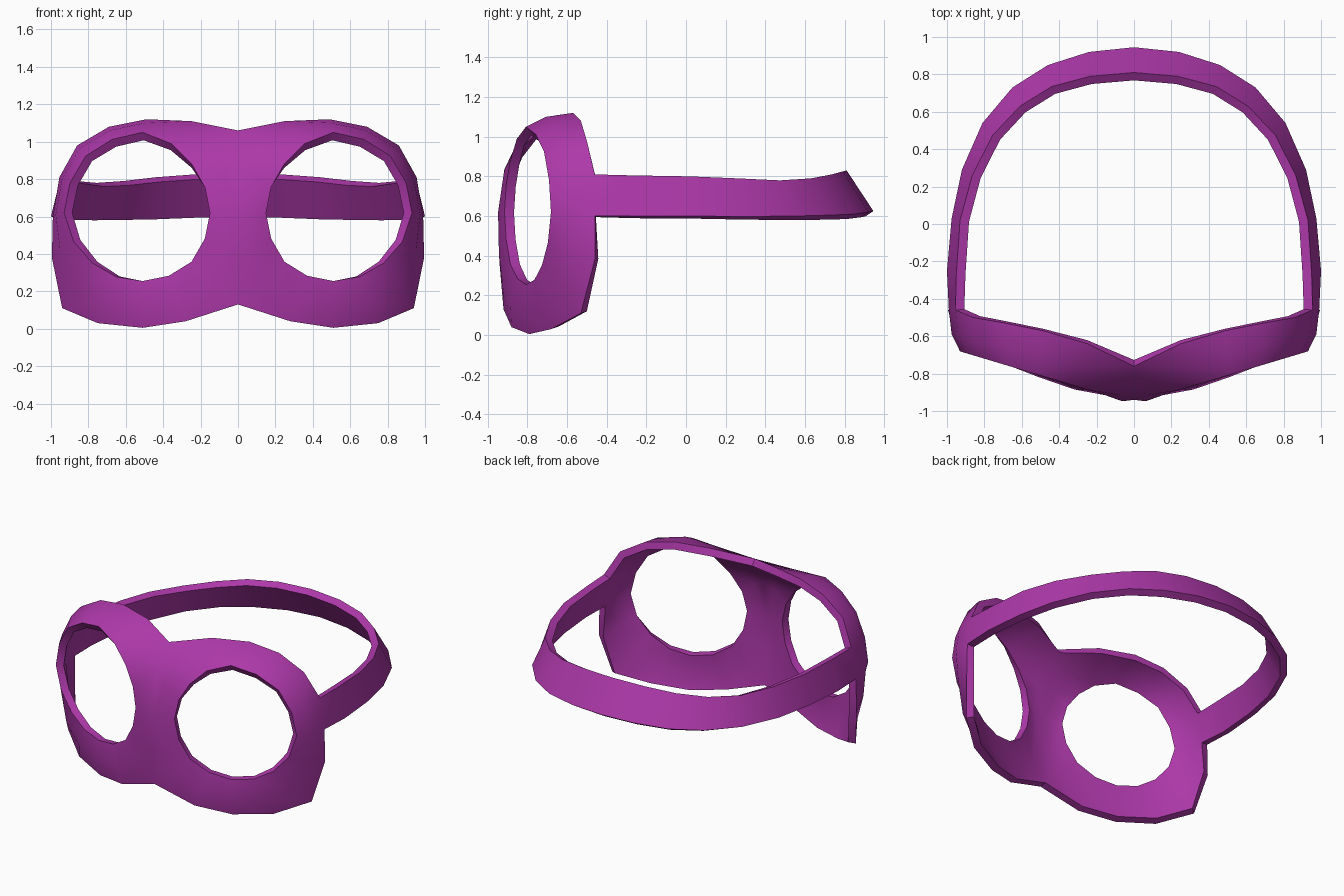
import bpy, bmesh, math
from mathutils import Vector

if "Cube" in bpy.data.objects:
    bpy.data.objects.remove(bpy.data.objects["Cube"])

# Right half of the mask's back edge, counter-clockwise from the strap joint
outer = [Vector(p) for p in [
    (.99, -.46, .60), (.955, -.46, .81), (.86, -.50, .98), (.69, -.53, 1.08),
    (.49, -.57, 1.12), (.25, -.64, 1.11), (0, -.76, 1.06), (0, -.885, .90),
    (0, -.94, .62), (0, -.94, .36), (0, -.92, .13), (.28, -.88, .04),
    (.51, -.79, .005), (.75, -.68, .03), (.94, -.53, .11), (.995, -.46, .38)]]

# Eye opening: 16 sides on a plane that turns outward
radii = [.42, .42, .43, .425, .43, .40, .37, .36, .36, .36, .37, .365, .365, .37, .38, .40]
hole, middle = [], []
for k, r in enumerate(radii):
    a = math.tau * k / 16
    x = .51 + r * math.cos(a)
    hole.append(Vector((x, -.915 + .30 * (x - .15), .62 + r * math.sin(a))))
    bulge = Vector((.015 * math.cos(a), -.02, .015 * math.sin(a)))
    middle.append((hole[k] + outer[k]) / 2 + bulge)

# Strap: lower and upper edge of the slanted band, from the mask to the back centre
strap_low = [(1.0, -.25, .60), (.975, .03, .60), (.92, .29, .598), (.81, .54, .60),
             (.65, .73, .605), (.46, .85, .61), (.24, .92, .62), (0, .945, .625)]
strap_top = [(.95, -.27, .805), (.93, .02, .80), (.865, .26, .79), (.755, .475, .78),
             (.61, .63, .79), (.44, .735, .81), (.235, .79, .825), (0, .81, .83)]

# Half shell: two bands round the eye, then the strap off the side edge
bm = bmesh.new()
rings = [[bm.verts.new(p) for p in ring] for ring in (hole, middle, outer)]
for a, b in zip(rings, rings[1:]):
    for k in range(16):
        n = (k + 1) % 16
        bm.faces.new((a[k], b[k], b[n], a[n]))
low, top = rings[2][0], rings[2][1]
for p, q in zip(strap_low, strap_top):
    low2, top2 = bm.verts.new(p), bm.verts.new(q)
    bm.faces.new((low, low2, top2, top))
    low, top = low2, top2

mesh = bpy.data.meshes.new("goggle_frame_and_strap")
bm.to_mesh(mesh)
bm.free()
obj = bpy.data.objects.new("goggle_frame_and_strap", mesh)
bpy.context.collection.objects.link(obj)
bpy.context.view_layer.objects.active = obj
obj.select_set(True)

# Mirror the half and give the shell its thickness inward
mirror = obj.modifiers.new("mirror", 'MIRROR')
mirror.use_clip = True
mirror.merge_threshold = .001
solid = obj.modifiers.new("thickness", 'SOLIDIFY')
solid.thickness = .05
solid.offset = -1
for name in ("mirror", "thickness"):
    bpy.ops.object.modifier_apply(modifier=name)
bpy.ops.object.shade_smooth_by_angle(angle=math.radians(35))

# Purple plastic
mat = bpy.data.materials.new("purple")
mat.diffuse_color = (.42, .04, .40, 1)
mat.use_nodes = True
mat.node_tree.nodes["Principled BSDF"].inputs["Base Color"].default_value = mat.diffuse_color
mesh.materials.append(mat)
